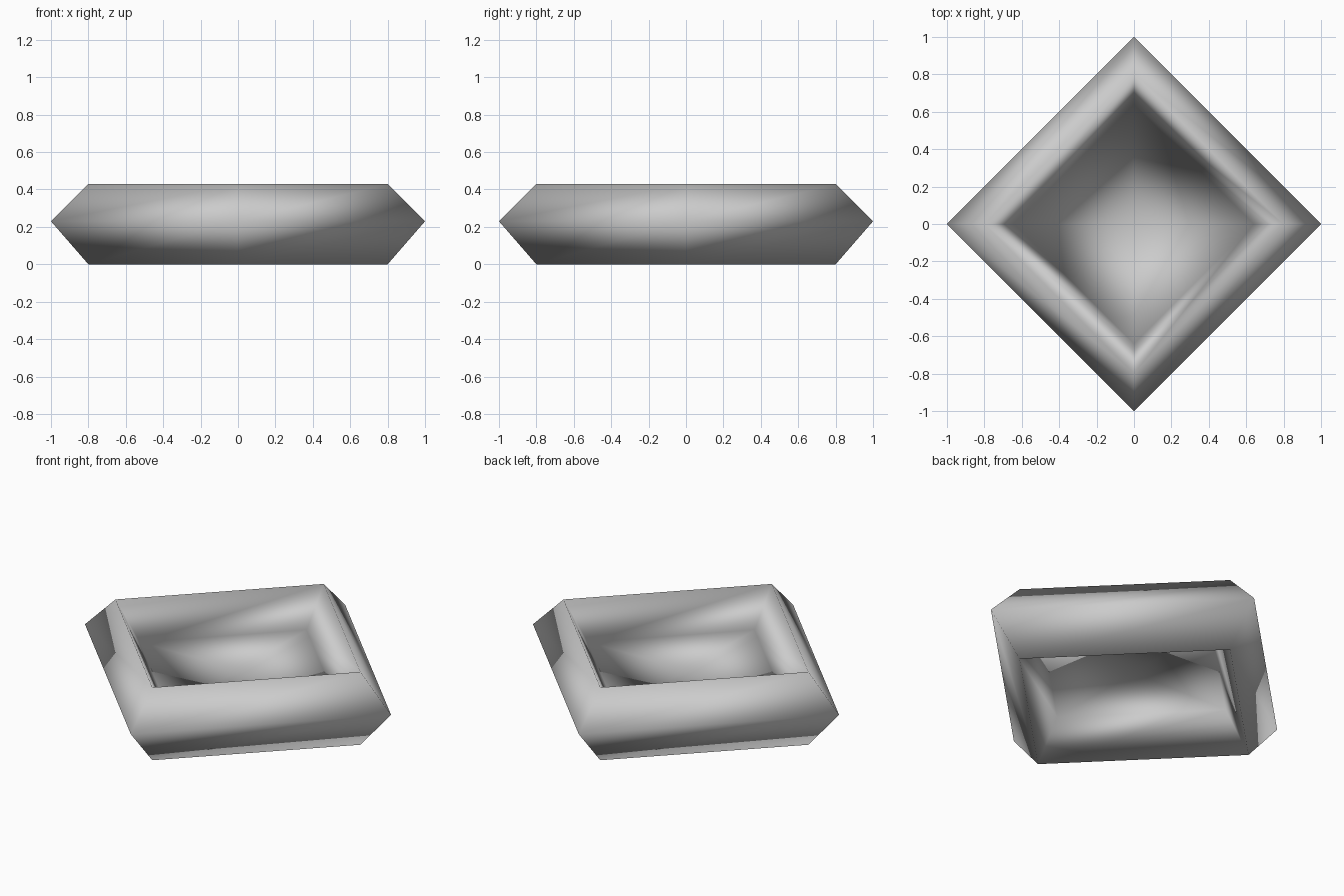
import bpy, bmesh, math

cube = bpy.data.objects.get("Cube")
if cube:
    bpy.data.objects.remove(cube, do_unlink=True)

# Single plain grey
grey = bpy.data.materials.new("plain_grey")
grey.use_nodes = True
colour = (0.6, 0.6, 0.6, 1)
grey.diffuse_color = colour
bsdf = next(n for n in grey.node_tree.nodes if n.type == 'BSDF_PRINCIPLED')
bsdf.inputs["Base Color"].default_value = colour

SIDES = 4
bm = bmesh.new()


def ring(radius, z):
    return [bm.verts.new((radius * math.cos(math.tau * i / SIDES),
                          radius * math.sin(math.tau * i / SIDES), z))
            for i in range(SIDES)]


# Diamond-section frame: outer corner, top rim, inner corner, bottom rim
rings = [ring(r, z) for r, z in ((1, 0.23), (0.8, 0.43), (0.64, 0.22), (0.8, 0))]
for k, lower in enumerate(rings):
    upper = rings[(k + 1) % len(rings)]
    for i in range(SIDES):
        j = (i + 1) % SIDES
        bm.faces.new((lower[i], lower[j], upper[j], upper[i]))

# Thin web closing the opening, one fan above and one below
inner = rings[2]
for z in (0.23, 0.21):
    centre = bm.verts.new((0, 0, z))
    for i in range(SIDES):
        a, b = inner[i], inner[(i + 1) % SIDES]
        bm.faces.new((a, b, centre) if z > 0.22 else (b, a, centre))

for face in bm.faces:
    face.smooth = True

mesh = bpy.data.meshes.new("square_tray")
bm.to_mesh(mesh)
bm.free()
mesh.materials.append(grey)
tray = bpy.data.objects.new("square_tray", mesh)
bpy.context.collection.objects.link(tray)
